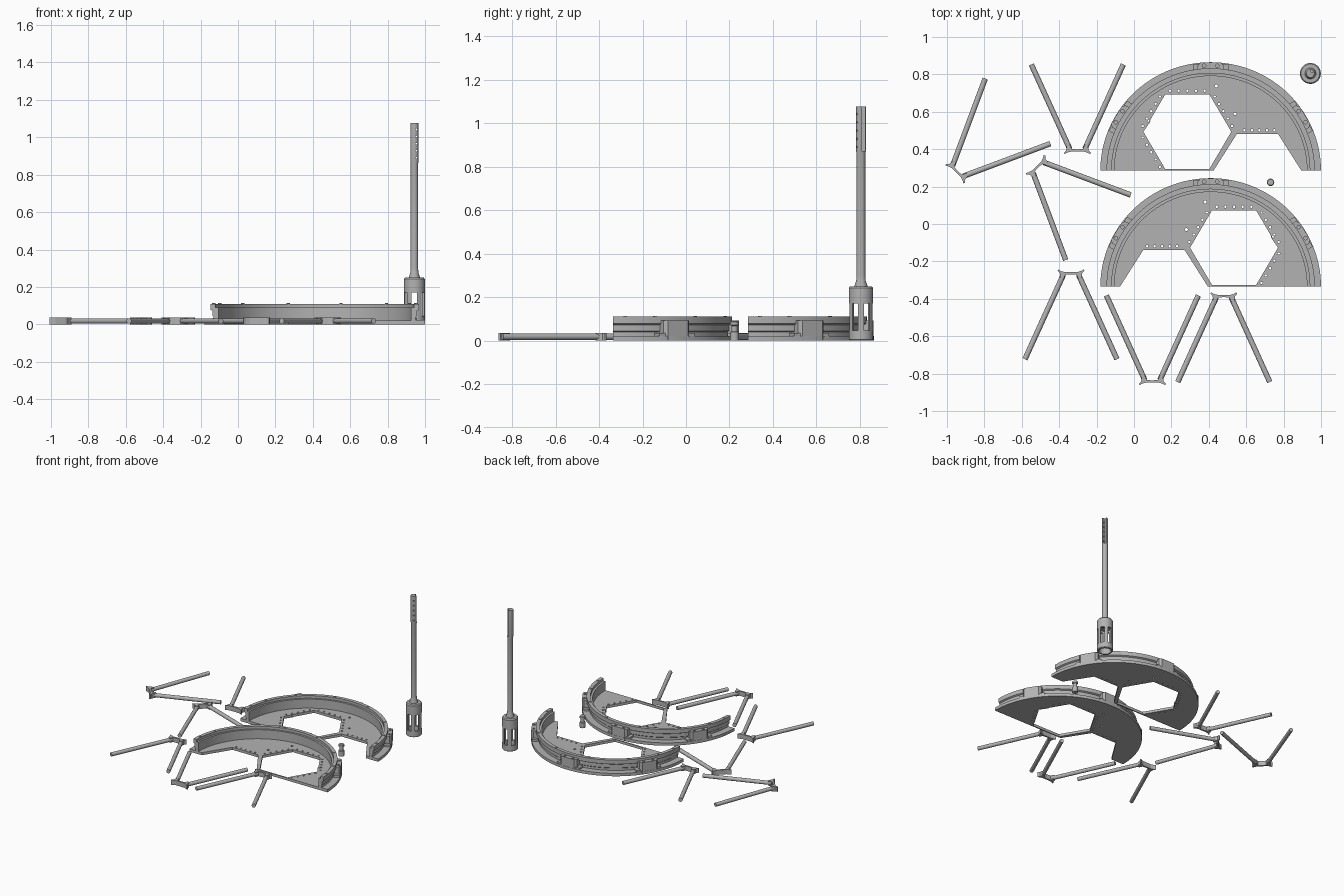
import bpy, bmesh
from math import pi, sin, cos, radians
from mathutils import Matrix, Vector

if "Cube" in bpy.data.objects:
    bpy.data.objects.remove(bpy.data.objects["Cube"])

grey = bpy.data.materials.new("light grey")
grey.use_nodes = True
grey.diffuse_color = (0.45, 0.45, 0.45, 1)
grey.node_tree.nodes["Principled BSDF"].inputs["Base Color"].default_value = (0.45, 0.45, 0.45, 1)


def finish(bm, name, matrix=Matrix(), smooth=False):
    bm.transform(matrix)
    bmesh.ops.recalc_face_normals(bm, faces=bm.faces)
    mesh = bpy.data.meshes.new(name)
    bm.to_mesh(mesh)
    bm.free()
    mesh.materials.append(grey)
    ob = bpy.data.objects.new(name, mesh)
    bpy.context.collection.objects.link(ob)
    if smooth:
        select(ob)
        bpy.ops.object.shade_smooth_by_angle(angle=radians(35))
    return ob


def select(ob):
    bpy.ops.object.select_all(action='DESELECT')
    ob.select_set(True)
    bpy.context.view_layer.objects.active = ob


def circle(x, y, r, n=8):
    return [(x + r * cos(2 * pi * i / n), y + r * sin(2 * pi * i / n)) for i in range(n)]


def slab(name, loops, z0, z1, matrix=Matrix()):
    """Extruded outline; loops after the first are holes."""
    bm = bmesh.new()
    edges = []
    for loop in loops:
        vs = [bm.verts.new((x, y, z0)) for x, y in loop]
        edges += [bm.edges.new((vs[i - 1], vs[i])) for i in range(len(vs))]
    bmesh.ops.triangle_fill(bm, use_beauty=True, use_dissolve=False, edges=edges)
    ext = bmesh.ops.extrude_face_region(bm, geom=bm.faces[:])
    bmesh.ops.translate(bm, vec=(0, 0, z1 - z0),
                        verts=[g for g in ext["geom"] if isinstance(g, bmesh.types.BMVert)])
    return finish(bm, name, matrix)


def lathe(name, profile, matrix=Matrix(), sweep=2 * pi, n=32, closed=False):
    """Turn (radius, z) points about z; a part sweep gets end caps."""
    bm = bmesh.new()
    full = sweep > 6
    rows = [[bm.verts.new((r * cos(sweep * i / n), r * sin(sweep * i / n), z)) for r, z in profile]
            for i in range(n if full else n + 1)]
    m = len(profile)
    for i in range(n):
        a, b = rows[i], rows[(i + 1) % len(rows)]
        for j in range(m if closed else m - 1):
            k = (j + 1) % m
            bm.faces.new((a[j], b[j], b[k], a[k]))
    if not full:
        bm.faces.new(rows[0])
        bm.faces.new(rows[-1])
    elif not closed:
        bm.faces.new([r[0] for r in rows])
        bm.faces.new([r[-1] for r in rows])
    return finish(bm, name, matrix, True)


def box_matrix(loc, size, angle=0):
    return Matrix.Translation(loc) @ Matrix.Rotation(angle, 4, 'Z') @ Matrix.Diagonal((*size, 1))


def cut(ob, bm):
    """Cut the shapes in bm out of ob."""
    tool = finish(bm, "cutter")
    tool.hide_render = True
    mod = ob.modifiers.new("cut", 'BOOLEAN')
    mod.operation, mod.solver, mod.object = 'DIFFERENCE', 'EXACT', tool
    select(ob)
    bpy.ops.object.modifier_apply(modifier=mod.name)
    bpy.data.objects.remove(tool)


# Half-round trays: floor with hexagon opening, rim, clamp blocks, screws
RIM = [(.515, 0), (.59, 0), (.59, .022), (.54, .022), (.54, .04), (.546, .045), (.546, .072),
       (.557, .078), (.557, .11), (.53, .11), (.53, .09), (.515, .09)]
HEX = Vector((-.125, .212))


def tray(label, base_y, side):
    place = Matrix.Translation((.41, base_y, 0)) @ Matrix.Diagonal((side, .983, 1, 1))
    outline = [(.517 * cos(pi * i / 48), .517 * sin(pi * i / 48)) for i in range(49)]
    outline += [(.015, 0), (.14, .2), (.36, .2), (.485, 0)]
    loops = [outline, circle(HEX.x, HEX.y, .235, 6)]
    corners = [Vector(p) for p in circle(HEX.x, HEX.y, .257, 6)]
    for k in range(4):
        for t in range(5):
            p = corners[k].lerp(corners[k + 1], .14 + .18 * t)
            loops.append(circle(p.x, p.y, .007, 6))
    for t in range(5):
        loops.append(circle(.18 + .04 * t, .22, .007, 6))
    for x, y in ((-.33, .27), (.13, .31), (.03, .46)):
        loops.append(circle(x, y, .009, 6))
    slab(label + "_tray_floor", loops, 0, .02, place)
    lathe(label + "_tray_rim", RIM, place, pi, 64, True)
    for i, deg in enumerate((31, 90, 149)):
        turn = place @ Matrix.Rotation(radians(deg), 4, 'Z')
        shape = [(.535, -.07), (.572, -.07), (.588, -.055), (.588, .055), (.572, .07), (.535, .07)]
        holes = [circle(.571, y, .01) for y in (-.035, .035)]
        slab(f"{label}_clamp_block_{i}", [shape] + holes, .0, .092, turn)
        slab(f"{label}_clamp_foot_{i}", [[(.535, -.095), (.58, -.095), (.58, .095), (.535, .095)]],
             .02, .035, turn)
    bm = bmesh.new()
    for deg in (6, 21, 45, 75, 105, 135, 159, 174):
        a = radians(deg)
        bmesh.ops.create_cone(bm, cap_ends=True, segments=8, radius1=.009, radius2=.009, depth=.006,
                              matrix=Matrix.Translation((.543 * cos(a), .543 * sin(a), .111)))
    finish(bm, label + "_rim_screws", place)


tray("back", .285, 1)
tray("front", -.335, -1)

# Leg pairs: two rods spreading from a flared bracket
LEGS = [(-.303, .395, 0), (-.945, .28, -45), (-.515, .305, -135),
        (-.337, -.265, 180), (.098, -.84, 0), (.48, -.387, 180)]
for i, (x, y, deg) in enumerate(LEGS):
    place = Matrix.Translation((x, y, 0)) @ Matrix.Rotation(radians(deg), 4, 'Z')
    bm = bmesh.new()
    for s in (-1, 1):
        a, b = Vector((s * .04, .005, .018)), Vector((s * .246, .458, .018))
        rot = (b - a).to_track_quat('Z', 'Y').to_matrix().to_4x4()
        bmesh.ops.create_cone(bm, cap_ends=True, segments=16, radius1=.0145, radius2=.0145,
                              depth=(b - a).length, matrix=Matrix.Translation((a + b) / 2) @ rot)
    finish(bm, f"leg_rods_{i}", place, True)
    half = [(0, -.008), (.035, -.008), (.055, -.014), (.068, -.022), (.072, -.014),
            (.06, -.002), (.057, .022), (.04, .03), (.03, .006), (0, .004)]
    bracket = half + [(-px, py) for px, py in reversed(half[1:-1])]
    slab(f"leg_bracket_{i}", [bracket], 0, .036, place)

# Upright post: slotted hollow hub and round shaft
post = Matrix.Translation((.943, .805, 0))
hub = lathe("post_hub", [(.042, 0), (.052, 0), (.056, .004), (.056, .242), (.05, .25), (.019, .25),
                         (.019, .185), (.042, .185)], post, closed=True)
bm = bmesh.new()
for i in range(6):
    a = radians(60 * i + 30)
    bmesh.ops.create_cube(bm, size=1, matrix=post @ box_matrix(
        (.05 * cos(a), .05 * sin(a), .108), (.04, .03, .125), a))
cut(hub, bm)

shaft = lathe("post_shaft", [(.02, .19), (.03, .245), (.03, .252), (.022, .275), (.02, .3),
                             (.02, .86), (.022, .87), (.022, 1.077)], post, n=24)
bm = bmesh.new()
bmesh.ops.create_cube(bm, size=1, matrix=post @ box_matrix((.024, .024, .98), (.04, .04, .22)))
cut(shaft, bm)
bm = bmesh.new()
for i in range(5):
    bmesh.ops.create_cone(bm, cap_ends=True, segments=8, radius1=.005, radius2=.005, depth=.08,
                          matrix=post @ Matrix.Translation((.011, 0, .89 + .038 * i))
                          @ Matrix.Rotation(pi / 2, 4, 'X'))
cut(shaft, bm)

# Small loose pin with a neck
lathe("small_pin", [(.02, 0), (.02, .04), (.014, .043), (.014, .068), (.02, .071), (.02, .086),
                    (.016, .09)], Matrix.Translation((.73, .223, 0)), n=20)
